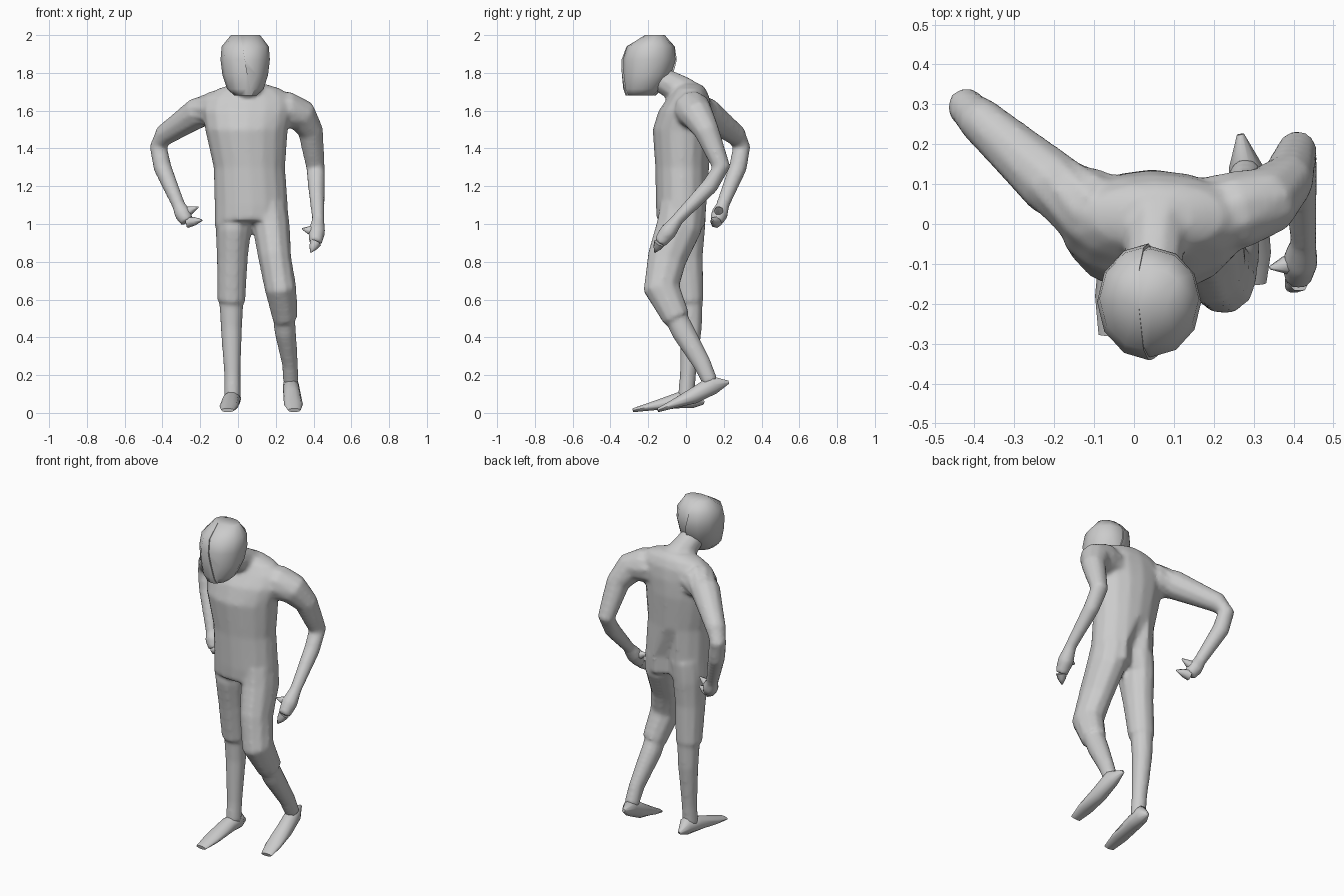
import bpy, bmesh, math
from mathutils import Vector

cube = bpy.data.objects.get("Cube")
if cube:
    bpy.data.objects.remove(cube)

grey = bpy.data.materials.new("plain grey")
grey.use_nodes = True
grey.diffuse_color = (0.6, 0.6, 0.6, 1)
grey.node_tree.nodes["Principled BSDF"].inputs["Base Color"].default_value = grey.diffuse_color


def finish(name, bm):
    """Turn the working mesh into a smooth-shaded grey object."""
    bmesh.ops.recalc_face_normals(bm, faces=bm.faces)
    mesh = bpy.data.meshes.new(name)
    bm.to_mesh(mesh)
    bm.free()
    mesh.materials.append(grey)
    obj = bpy.data.objects.new(name, mesh)
    bpy.context.collection.objects.link(obj)
    bpy.ops.object.select_all(action='DESELECT')
    obj.select_set(True)
    bpy.context.view_layer.objects.active = obj
    bpy.ops.object.shade_smooth_by_angle(angle=math.radians(62))
    return obj


def loft(rings, sides=10, level=False, bm=None):
    """Skin elliptical rings (x, y, z, side radius, optional depth radius) along a path."""
    bm = bm or bmesh.new()
    centres = [Vector(ring[:3]) for ring in rings]
    loops = []
    for i, ring in enumerate(rings):
        before, after = centres[max(i - 1, 0)], centres[min(i + 1, len(rings) - 1)]
        along = Vector((0, 0, 1)) if level else (after - before).normalized()
        side = Vector((1, 0, 0))
        side = (side - along * side.dot(along)).normalized()
        depth = along.cross(side)
        angles = [math.tau * k / sides for k in range(sides)]
        loops.append([bm.verts.new(centres[i] + side * ring[3] * math.cos(angle)
                                   + depth * ring[-1] * math.sin(angle))
                      for angle in angles])
    for low, high in zip(loops, loops[1:]):
        for k in range(sides):
            following = (k + 1) % sides
            bm.faces.new((low[k], low[following], high[following], high[k]))
    bm.faces.new(loops[0][::-1])
    bm.faces.new(loops[-1])
    return bm


def hand(side_name, wrist, knuckle, finger_tip, thumb_tip):
    """Palm grown from the body, with a curled finger claw and a pointed thumb."""
    wrist, knuckle, finger_tip, thumb_tip = map(Vector, (wrist, knuckle, finger_tip, thumb_tip))
    palm = wrist.lerp(knuckle, 0.55)
    loft([(*wrist, 0.032), (*palm, 0.047), (*knuckle, 0.036)], bm=body)
    for part, root, tip in (("fingers", knuckle, finger_tip), ("thumb", palm, thumb_tip)):
        middle = root.lerp(tip, 0.5)
        finish(side_name + "_" + part,
               loft([(*root, 0.032), (*middle, 0.023), (*tip, 0.004)], 7))


def foot(side_name, heel, ankle, instep, toe):
    """Wedge-shaped foot, deep at the ankle and thin at the toe."""
    instep, toe = Vector(instep), Vector(toe)
    ball = instep.lerp(toe, 0.6)
    finish(side_name + "_foot", loft([(*heel, 0.009), (*ankle, 0.042, 0.052),
                                      (*instep, 0.047, 0.044), (*ball, 0.05, 0.023),
                                      (*toe, 0.034, 0.011)]))


# Torso with a raised front hem and a slit at the back of the jacket
middle_x = 0.07
body = loft([(middle_x, -.02, .99, .195, .135), (middle_x, -.02, 1.1, .195, .14),
             (.06, -.02, 1.3, .19, .143), (.045, -.02, 1.5, .22, .157),
             (.05, -.005, 1.6, .24, .14), (.055, .015, 1.67, .23, .11),
             (.06, .02, 1.715, .17, .085), (.06, .02, 1.74, .09, .06)], 16, True)
for vert in body.verts:
    if abs(vert.co.x - middle_x) < .01 and vert.co.y > .08 and vert.co.z < 1.15:
        vert.co.y -= .05
    elif vert.co.y < -.1 and vert.co.z < 1.05:
        vert.co.z += .03

# Neck, stooping forward
loft([(.06, .05, 1.66, .11, .08), (.055, -.02, 1.705, .08),
      (.045, -.16, 1.78, .066)], bm=body)

# Arms, from inside the shoulder to the wrist
loft([(.17, .02, 1.6, .1), (.26, .035, 1.605, .1), (.335, .06, 1.575, .088),
      (.385, .11, 1.49, .068), (.41, .187, 1.3, .05), (.415, .125, 1.2, .046),
      (.425, -.05, 1.02, .033)], bm=body)
loft([(-.04, .02, 1.59, .11), (-.13, .05, 1.61, .1), (-.21, .105, 1.59, .084),
      (-.39, .265, 1.47, .058), (-.422, .295, 1.41, .048), (-.4, .275, 1.3, .049),
      (-.31, .19, 1.09, .035)], bm=body)
hand("left", (.425, -.04, 1.03), (.41, -.14, .9), (.385, -.165, .85), (.34, -.11, .975))
hand("right", (-.32, .2, 1.11), (-.27, .16, 1.01), (-.19, .14, 1.02), (-.21, .165, 1.09))

# Legs: trouser to the knee cuff, then a slightly thinner shin down into the foot
loft([(.16, -.02, 1.1, .1, .12), (.175, -.035, .99, .1, .125),
      (.195, -.1, .82, .088, .108), (.225, -.13, .66, .085, .1),
      (.25, -.05, .5, .068, .075)], bm=body)
loft([(.24, -.08, .56, .06), (.25, -.015, .43, .058, .064),
      (.275, .085, .26, .043, .05), (.28, .13, .16, .042)], bm=body)
loft([(-.01, 0, 1.1, .1, .11), (-.025, -.01, .97, .095, .115),
      (-.03, 0, .82, .083, .092), (-.035, .022, .59, .075, .074)], bm=body)
loft([(-.035, .025, .64, .067), (-.035, .028, .45, .058),
      (-.03, .01, .2, .044), (-.03, 0, .08, .045)], bm=body)
foot("left", (.267, .225, .162), (.28, .145, .15), (.287, .04, .09), (.298, -.15, .014))
foot("right", (-.02, .095, .052), (-.025, .04, .075), (-.037, -.04, .066), (-.055, -.28, .014))

# Fuse limbs and trunk into one continuous skin
figure = finish("body", body)
fuse = figure.modifiers.new("fuse", 'REMESH')
fuse.mode = 'VOXEL'
fuse.voxel_size = 0.012
fuse.use_smooth_shade = True
relax = figure.modifiers.new("relax", 'SMOOTH')
relax.iterations = 6

# Head in two halves, split by a slanted seam
skull = [(-.24, 1.68, .06, .078), (-.23, 1.715, .098, .1), (-.205, 1.79, .122, .132),
         (-.195, 1.87, .132, .145), (-.187, 1.94, .126, .13), (-.165, 2, .078, .055)]
for name, is_left, grow in (("head_left_half", True, .96), ("head_right_half", False, 1.02)):
    half = loft([(.042, y, z, wide * grow, deep * grow) for y, z, wide, deep in skull], 12, True)
    cut = bmesh.ops.bisect_plane(half, geom=half.verts[:] + half.edges[:] + half.faces[:],
                                 plane_co=(.04, 0, 1.85), plane_no=(1, 0, .18),
                                 clear_inner=is_left, clear_outer=not is_left)
    rim = [item for item in cut["geom_cut"] if isinstance(item, bmesh.types.BMEdge)]
    bmesh.ops.holes_fill(half, edges=rim)
    finish(name, half)
